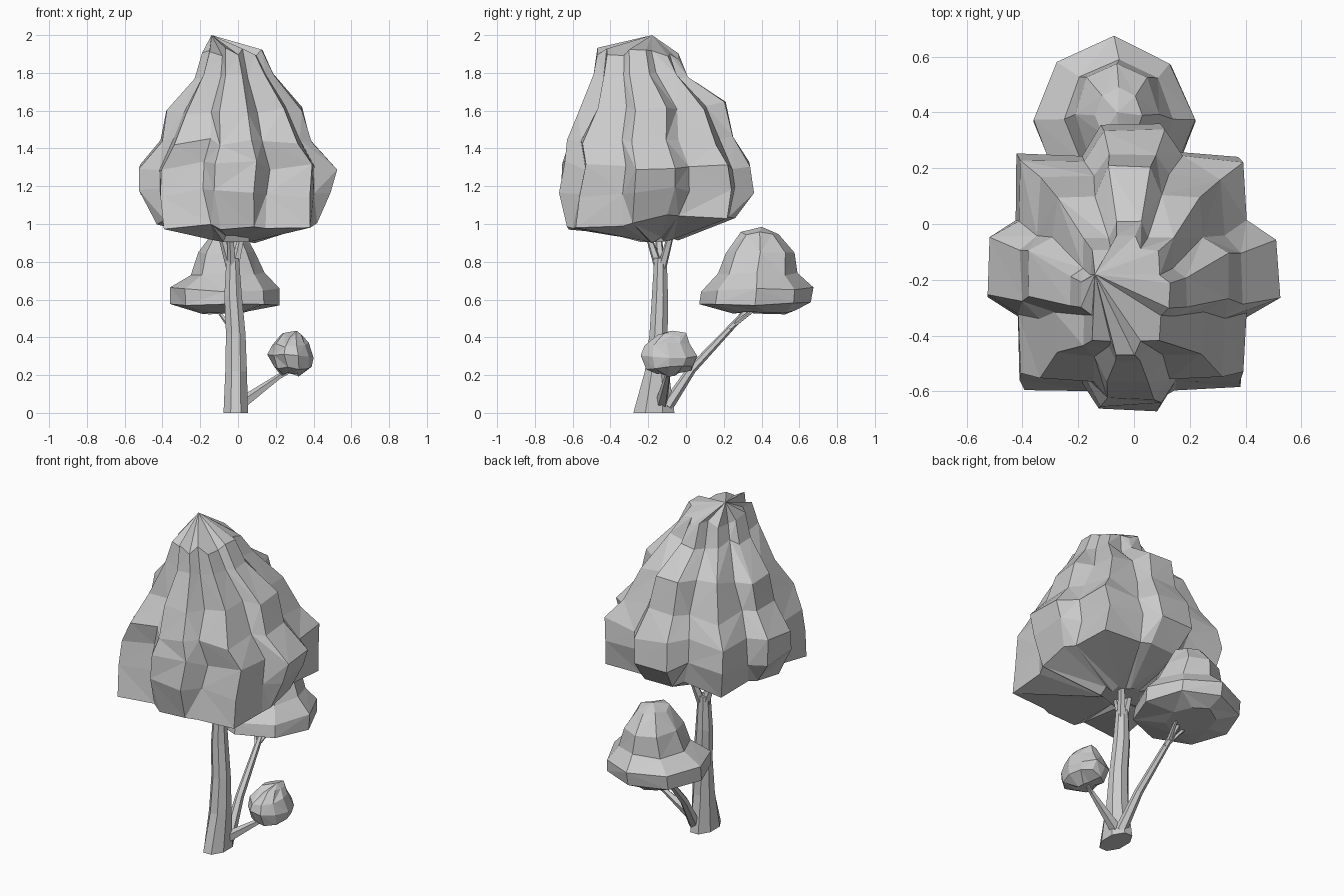
import bpy, bmesh, math, random
from mathutils import Vector

if "Cube" in bpy.data.objects:
    bpy.data.objects.remove(bpy.data.objects["Cube"])

random.seed(11)


def finish(name, bm):
    bmesh.ops.recalc_face_normals(bm, faces=bm.faces)
    mesh = bpy.data.meshes.new(name)
    bm.to_mesh(mesh)
    bm.free()
    obj = bpy.data.objects.new(name, mesh)
    bpy.context.collection.objects.link(obj)
    return obj


def fit(values, lo, hi):
    a, b = min(values), max(values)
    return [lo + (v - a) / (b - a) * (hi - lo) for v in values]


def round_plan(sides):
    return lambda c: [(math.cos(k * math.tau / sides), math.sin(k * math.tau / sides))
                      for k in range(sides)]


# Clumped outline: a stepped bulge on each side between four corners at +-c
def clump_plan(c):
    quarter = [(c + 0.03, -0.34), (1, -0.22), (1, 0.2), (c + 0.01, 0.34), (c, c)]
    pts = []
    for _ in range(4):
        pts += quarter
        quarter = [(-y, x) for x, y in quarter]
    return pts


# Faceted foliage: rings (z, x min, x max, y min, y max, corner, tilt), roughened
def foliage(name, plan, rings, apex, rough, zrough):
    bm = bmesh.new()
    loops = []
    for i, (z, x0, x1, y0, y1, corner, tilt) in enumerate(rings):
        pts = []
        for x, y in plan(corner):
            r = 1 + random.uniform(-rough, rough)
            pts.append((x * r, y * r))
        xs = fit([p[0] for p in pts], x0, x1)
        ys = fit([p[1] for p in pts], y0, y1)
        mid = (y0 + y1) / 2
        loops.append([bm.verts.new((x, y, z + tilt * (y - mid) + random.uniform(-zrough, zrough)))
                      for x, y in zip(xs, ys)])
    n = len(loops[0])
    for i, (a, b) in enumerate(zip(loops, loops[1:])):
        for k in range(n):
            m = (k + 1) % n
            if (i + k) % 2:
                bm.faces.new((a[k], a[m], b[k]))
                bm.faces.new((a[m], b[m], b[k]))
            else:
                bm.faces.new((a[k], a[m], b[m]))
                bm.faces.new((a[k], b[m], b[k]))
    bm.faces.new(loops[0])
    tip = bm.verts.new(apex)
    for k in range(n):
        bm.faces.new((loops[-1][k], loops[-1][(k + 1) % n], tip))
    return finish(name, bm)


# Tapered branch through (x, y, z, radius x, radius y) stations
def branch(name, stations, sides=6, level=False):
    bm = bmesh.new()
    pts = [Vector(s[:3]) for s in stations]
    axis = Vector((0, 0, 1)) if level else (pts[-1] - pts[0]).normalized()
    u = Vector((0, 1, 0)).cross(axis).normalized()
    v = axis.cross(u)
    loops = []
    for p, s in zip(pts, stations):
        loops.append([bm.verts.new(p + u * s[3] * math.cos(t) + v * s[4] * math.sin(t))
                      for t in [(k + 0.5) * math.tau / sides for k in range(sides)]])
    for a, b in zip(loops, loops[1:]):
        for k in range(sides):
            m = (k + 1) % sides
            bm.faces.new((a[k], a[m], b[m], b[k]))
    bm.faces.new(loops[0])
    bm.faces.new(loops[-1])
    return finish(name, bm)


# Crowns
foliage("main_crown", clump_plan, [
    (0.925, -0.16, 0.09, -0.27, -0.04, 0.75, 0.1),
    (1.02, -0.43, 0.42, -0.63, 0.26, 0.91, 0.07),
    (1.17, -0.525, 0.49, -0.672, 0.36, 0.79, 0.02),
    (1.31, -0.525, 0.525, -0.655, 0.34, 0.77, 0.0),
    (1.44, -0.41, 0.39, -0.63, 0.25, 0.82, 0.0),
    (1.61, -0.38, 0.34, -0.57, 0.21, 0.72, 0.05),
    (1.78, -0.23, 0.19, -0.49, 0.01, 0.76, 0.0),
    (1.90, -0.19, 0.13, -0.47, -0.04, 0.76, -0.08),
], (-0.14, -0.18, 2.0), 0.02, 0.025)
foliage("back_crown", round_plan(8), [
    (0.53, -0.19, 0.06, 0.25, 0.57, 0, 0),
    (0.575, -0.36, 0.22, 0.07, 0.66, 0, 0),
    (0.655, -0.36, 0.22, 0.08, 0.675, 0, 0.03),
    (0.735, -0.25, 0.14, 0.17, 0.59, 0, 0),
    (0.85, -0.21, 0.09, 0.21, 0.575, 0, 0),
    (0.95, -0.14, 0.03, 0.29, 0.49, 0, 0),
], (-0.06, 0.40, 0.985), 0.03, 0.01)
foliage("small_crown", round_plan(10), [
    (0.205, 0.23, 0.32, -0.15, -0.04, 0, 0),
    (0.235, 0.19, 0.39, -0.21, 0.03, 0, 0),
    (0.30, 0.155, 0.40, -0.24, 0.06, 0, 0),
    (0.36, 0.18, 0.375, -0.22, 0.02, 0, 0),
    (0.41, 0.23, 0.34, -0.15, 0.0, 0, 0),
], (0.31, -0.07, 0.435), 0.08, 0.014)

# Trunk with a flared foot
branch("trunk", [
    (-0.012, -0.17, 0.0, 0.070, 0.118),
    (-0.010, -0.155, 0.22, 0.062, 0.068),
    (-0.012, -0.145, 0.42, 0.056, 0.052),
    (-0.026, -0.138, 0.62, 0.050, 0.046),
    (-0.028, -0.135, 0.82, 0.036, 0.036),
], 8, True)

# Limbs to the side crowns, forks under the main crown, and twigs
branch("back_limb", [(0.01, -0.10, 0.035, 0.034, 0.034), (-0.01, 0.03, 0.23, 0.024, 0.024),
                     (-0.05, 0.33, 0.55, 0.014, 0.014)], 6)
limbs = {
    "left_fork": ((-0.035, -0.13, 0.76), (-0.10, -0.15, 0.98), 0.026, 0.016),
    "front_fork": ((-0.03, -0.14, 0.76), (-0.04, -0.21, 0.97), 0.026, 0.014),
    "right_fork": ((-0.02, -0.13, 0.76), (0.03, -0.07, 0.98), 0.026, 0.016),
    "back_twig_left": ((-0.03, 0.23, 0.44), (-0.12, 0.32, 0.56), 0.014, 0.008),
    "back_twig_right": ((-0.035, 0.26, 0.47), (0.0, 0.38, 0.56), 0.014, 0.008),
    "side_limb": ((0.02, -0.13, 0.05), (0.27, -0.09, 0.23), 0.034, 0.010),
    "side_twig": ((0.21, -0.10, 0.185), (0.32, -0.06, 0.24), 0.012, 0.006),
}
for name, (a, b, r0, r1) in limbs.items():
    branch(name, [(*a, r0, r0), (*b, r1, r1)], 5)
